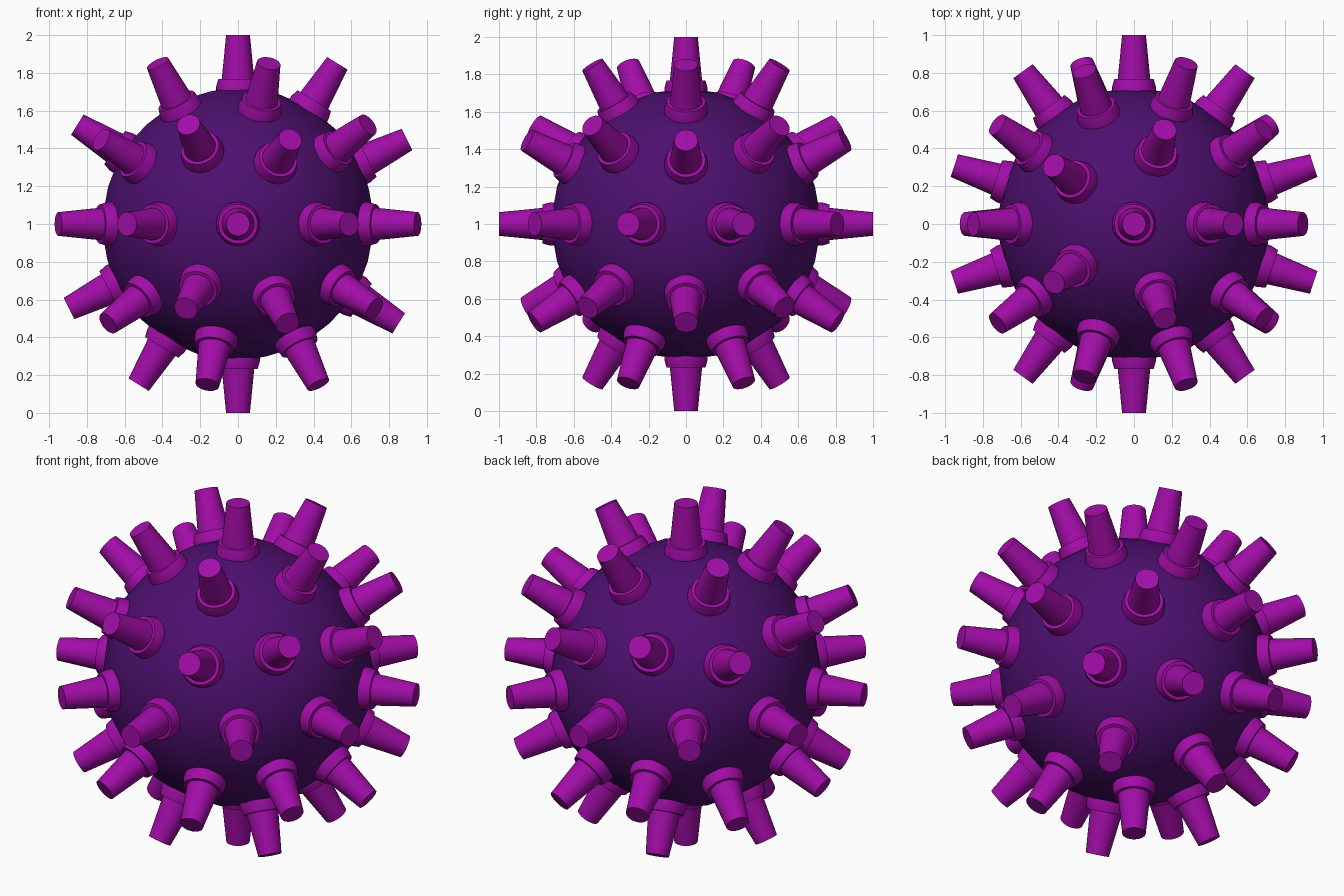
import bpy, bmesh, math
from mathutils import Vector

if "Cube" in bpy.data.objects:
    bpy.data.objects.remove(bpy.data.objects["Cube"])

CENTRE = Vector((0, 0, 1))
BODY_R = 0.725
SIDES = 32
# spike profile: (radius, distance from body centre)
PROFILE = [(0.116, 0.695), (0.116, 0.725), (0.104, 0.768), (0.086, 0.768), (0.063, 1.0)]


def material(name, rgb):
    m = bpy.data.materials.new(name)
    m.diffuse_color = (*rgb, 1)
    m.use_nodes = True
    m.node_tree.nodes["Principled BSDF"].inputs["Base Color"].default_value = m.diffuse_color
    return m


def finish(bm, name, mat, angle):
    bmesh.ops.recalc_face_normals(bm, faces=bm.faces)
    me = bpy.data.meshes.new(name)
    bm.to_mesh(me)
    bm.free()
    me.materials.append(mat)
    ob = bpy.data.objects.new(name, me)
    bpy.context.collection.objects.link(ob)
    bpy.ops.object.select_all(action='DESELECT')
    ob.select_set(True)
    bpy.context.view_layer.objects.active = ob
    bpy.ops.object.shade_smooth_by_angle(angle=math.radians(angle))
    return ob


dark = material("dark_violet", (0.075, 0.005, 0.16))
bright = material("bright_magenta", (0.36, 0.004, 0.39))

# round body
bm = bmesh.new()
bmesh.ops.create_icosphere(bm, subdivisions=3, radius=BODY_R)
bmesh.ops.translate(bm, verts=bm.verts, vec=CENTRE)
finish(bm, "body", dark, 60)

# one collared spike direction per point of a coarse sphere
guide = bmesh.new()
bmesh.ops.create_icosphere(guide, subdivisions=2, radius=1)
directions = [v.co.normalized() for v in guide.verts]
guide.free()

# all spikes, each a turned profile with closed ends
bm = bmesh.new()
for d in directions:
    turn = Vector((0, 0, 1)).rotation_difference(d)
    rings = []
    for r, h in PROFILE:
        ring = []
        for i in range(SIDES):
            a = 2 * math.pi * i / SIDES
            p = Vector((r * math.cos(a), r * math.sin(a), h))
            ring.append(bm.verts.new(CENTRE + turn @ p))
        rings.append(ring)
    for lo, hi in zip(rings, rings[1:]):
        for i in range(SIDES):
            j = (i + 1) % SIDES
            bm.faces.new((lo[i], lo[j], hi[j], hi[i]))
    bm.faces.new(rings[0][::-1])
    bm.faces.new(rings[-1])
finish(bm, "spikes", bright, 30)
